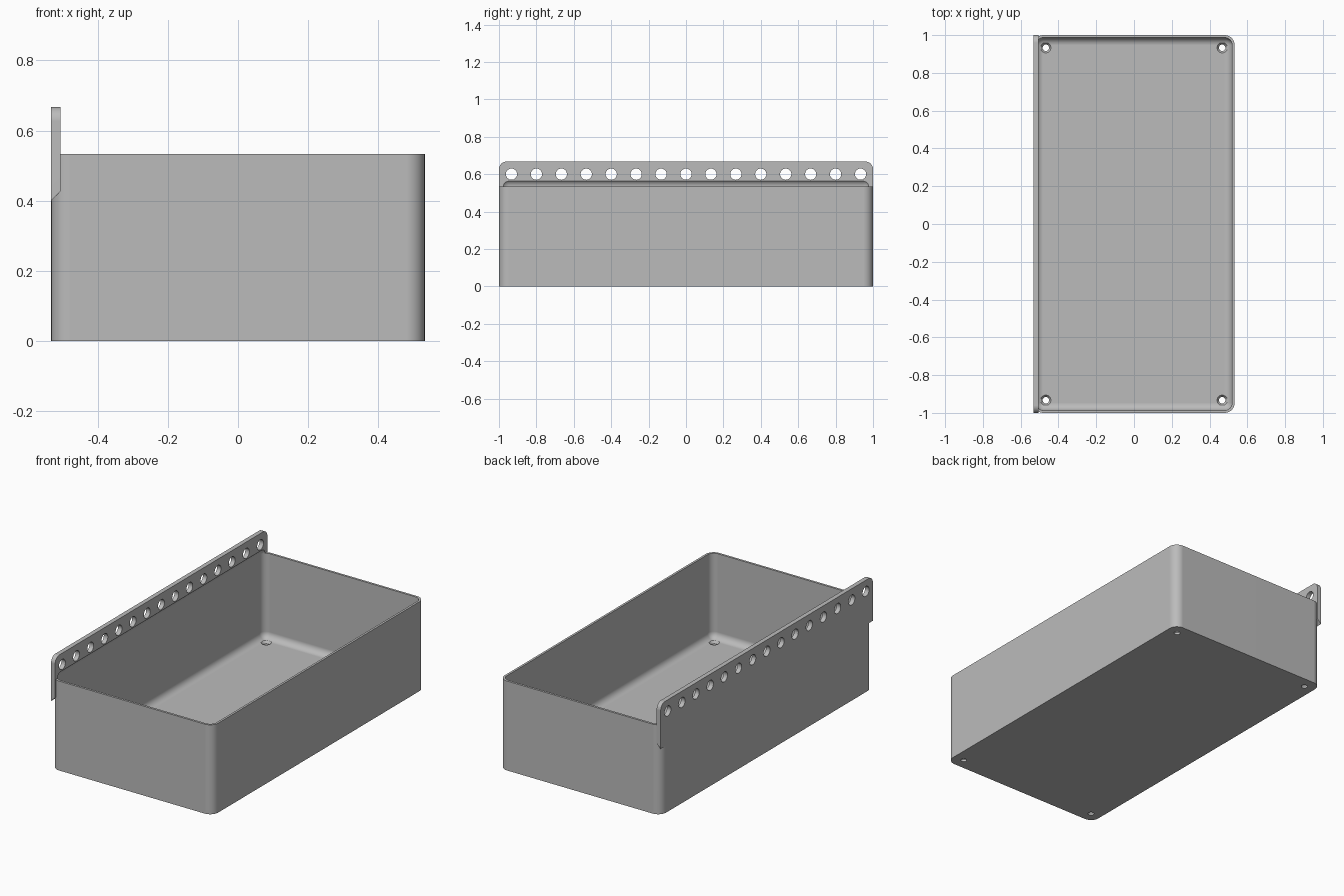
import bpy, bmesh, math
from mathutils import Matrix

old = bpy.data.objects.get("Cube")
if old:
    bpy.data.objects.remove(old, do_unlink=True)

W, L, H = 0.533, 1.0, 0.533      # half width, half length, bin height
WALL, FLOOR = 0.0133, 0.0267
PLATE, PLATE_TOP = 0.0267, 0.667
R_OUT, R_IN = 0.053, 0.04

grey = bpy.data.materials.new("matte grey")
grey.use_nodes = True
colour = (0.5, 0.5, 0.5, 1)
grey.diffuse_color = colour
grey.node_tree.nodes["Principled BSDF"].inputs["Base Color"].default_value = colour


def to_object(name, bm):
    bmesh.ops.recalc_face_normals(bm, faces=bm.faces[:])
    mesh = bpy.data.meshes.new(name)
    bm.to_mesh(mesh)
    bm.free()
    mesh.materials.append(grey)
    ob = bpy.data.objects.new(name, mesh)
    bpy.context.collection.objects.link(ob)
    return ob


def bevel(bm, edges, radius, segments=8):
    bmesh.ops.bevel(bm, geom=edges, offset=radius, offset_type='OFFSET',
                    segments=segments, profile=0.5, affect='EDGES')


def block(hx, hy, z0, z1):
    bm = bmesh.new()
    bmesh.ops.create_cube(bm, size=1)
    for v in bm.verts:
        v.co = (v.co.x * 2 * hx, v.co.y * 2 * hy, z0 if v.co.z < 0 else z1)
    return bm


def along(edge, axis):
    d = edge.verts[1].co - edge.verts[0].co
    return abs(d.normalized()[axis]) > 0.99


def cone(bm, r1, r2, depth, matrix):
    bmesh.ops.create_cone(bm, cap_ends=True, segments=32, radius1=r1, radius2=r2,
                          depth=depth, matrix=matrix)


def combine(target, tool, operation):
    mod = target.modifiers.new(operation.lower(), 'BOOLEAN')
    mod.operation, mod.solver, mod.object = operation, 'EXACT', tool
    bpy.ops.object.select_all(action='DESELECT')
    bpy.context.view_layer.objects.active = target
    target.select_set(True)
    bpy.ops.object.modifier_apply(modifier=mod.name)
    bpy.data.objects.remove(tool, do_unlink=True)


# Outer body with rounded upright corners
bm = block(W, L, 0, H)
bevel(bm, [e for e in bm.edges if along(e, 2)], R_OUT)
body = to_object("storage_bin", bm)

# Hanging plate: sloped underside, rounded top corners
bm = bmesh.new()
profile = [(-W, 0.40), (-W, PLATE_TOP), (-W + PLATE, PLATE_TOP), (-W + PLATE, 0.40 + PLATE)]
face = bm.faces.new([bm.verts.new((x, -L, z)) for x, z in profile])
new = bmesh.ops.extrude_face_region(bm, geom=[face])["geom"]
bmesh.ops.translate(bm, vec=(0, 2 * L, 0),
                    verts=[g for g in new if isinstance(g, bmesh.types.BMVert)])
bevel(bm, [e for e in bm.edges if along(e, 0) and e.verts[0].co.z > 0.6], R_IN)
combine(body, to_object("hanging_plate", bm), 'UNION')

# Cavity: rounded on every edge, its top also undercuts the plate
bm = block(W - WALL, L - WALL, FLOOR, H + R_IN)
bevel(bm, bm.edges[:], R_IN)
combine(body, to_object("cavity_cutter", bm), 'DIFFERENCE')

# Row of peg holes through the plate
bm = bmesh.new()
for i in range(-7, 8):
    cone(bm, 0.03, 0.03, 0.1, Matrix.Translation((-W + PLATE / 2, i * 0.1333, 0.6))
         @ Matrix.Rotation(math.pi / 2, 4, 'Y'))
combine(body, to_object("peg_hole_cutter", bm), 'DIFFERENCE')

# Countersunk screw holes in the floor corners: shaft, then flared head
for shaft in (True, False):
    bm = bmesh.new()
    for sx in (-1, 1):
        for sy in (-1, 1):
            x, y = sx * 0.467, sy * 0.933
            if shaft:
                cone(bm, 0.017, 0.017, 0.1, Matrix.Translation((x, y, 0.01)))
            else:
                cone(bm, 0.017, 0.029, 0.016, Matrix.Translation((x, y, 0.021)))
    combine(body, to_object("screw_hole_cutter", bm), 'DIFFERENCE')

# Smooth rounded corners, keep flat walls flat
bpy.context.view_layer.objects.active = body
body.select_set(True)
bpy.ops.object.shade_smooth_by_angle(angle=math.radians(30))
normals = body.modifiers.new("weighted_normals", 'WEIGHTED_NORMAL')
normals.keep_sharp = True
